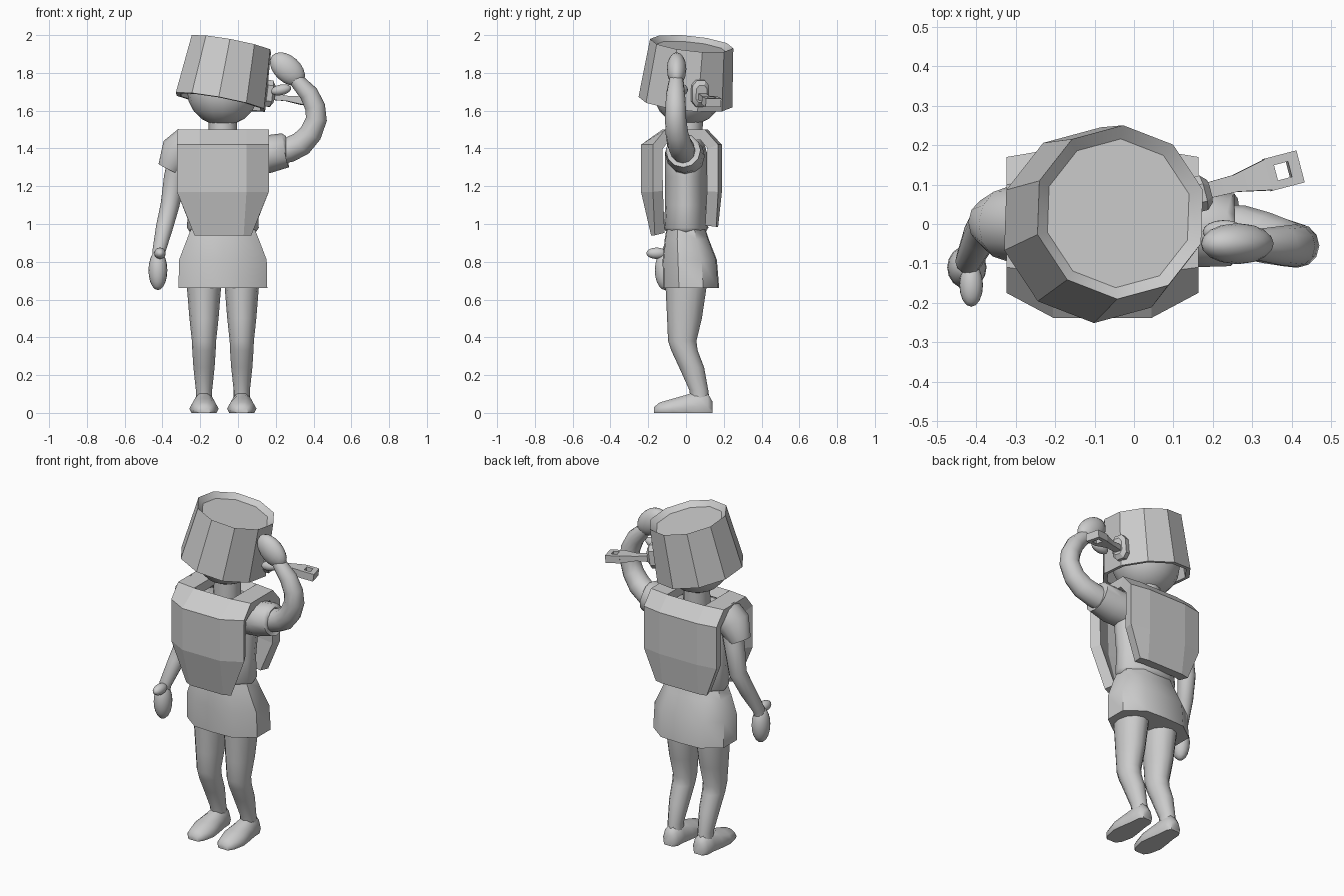
import bpy, bmesh, math
from mathutils import Vector as V, Matrix

if "Cube" in bpy.data.objects:
    bpy.data.objects.remove(bpy.data.objects["Cube"])

CX = -0.08  # the body's centre line
N = 12


def finish(name, bm, angle=40):
    bmesh.ops.recalc_face_normals(bm, faces=bm.faces)
    me = bpy.data.meshes.new(name)
    bm.to_mesh(me)
    bm.free()
    ob = bpy.data.objects.new(name, me)
    bpy.context.collection.objects.link(ob)
    bpy.ops.object.select_all(action='DESELECT')
    ob.select_set(True)
    bpy.context.view_layer.objects.active = ob
    if angle:
        bpy.ops.object.shade_smooth_by_angle(angle=math.radians(angle))
    return ob


def loft(name, rings, angle=40, loop=False):
    """Skin a list of rings; cap the ends, or join them when loop is set."""
    bm = bmesh.new()
    rows = [[bm.verts.new(p) for p in r] for r in rings]
    n = len(rows[0])
    for a, b in zip(rows, rows[1:] + ([rows[0]] if loop else [])):
        for i in range(n):
            j = (i + 1) % n
            bm.faces.new((a[i], a[j], b[j], b[i]))
    if not loop:
        bm.faces.new(rows[0])
        bm.faces.new(rows[-1])
    return finish(name, bm, angle)


def circle(c, u, v, ru, rv, n=N, phase=0.0):
    return [V(c) + u * ru * math.cos(phase + 2 * math.pi * i / n)
            + v * rv * math.sin(phase + 2 * math.pi * i / n) for i in range(n)]


def tube(name, pts, radii, ref=(0, 1, 0), angle=50, n=N):
    pts = [V(p) for p in pts]
    rings = []
    for i, p in enumerate(pts):
        t = (pts[min(i + 1, len(pts) - 1)] - pts[max(i - 1, 0)]).normalized()
        u = V(ref).cross(t).normalized()
        rings.append(circle(p, u, t.cross(u), radii[i], radii[i], n))
    return loft(name, rings, angle)


def egg(name, c, radii, tilt=0.0):
    bm = bmesh.new()
    m = Matrix.Translation(c) @ Matrix.Rotation(tilt, 4, 'Y') @ Matrix.Diagonal((*radii, 1))
    bmesh.ops.create_uvsphere(bm, u_segments=16, v_segments=10, radius=1, matrix=m)
    return finish(name, bm, 60)


X, Y, Z = V((1, 0, 0)), V((0, 1, 0)), V((0, 0, 1))

# Legs and feet
for s, side in ((-1, "right"), (1, "left")):
    x = CX + s * 0.1
    leg = [(0.72, 0, 0.093, 0.11), (0.66, 0, 0.09, 0.108), (0.5, -0.008, 0.077, 0.092),
           (0.38, -0.02, 0.064, 0.075), (0.33, -0.008, 0.062, 0.07), (0.24, 0.03, 0.056, 0.066),
           (0.12, 0.068, 0.043, 0.05), (0.06, 0.075, 0.043, 0.05)]
    loft(side + "_leg", [circle((x, y, z), X, Y, a, b) for z, y, a, b in leg], 60)
    foot = [(-0.17, 0.035, 0.03), (-0.14, 0.06, 0.055), (-0.07, 0.078, 0.075), (0, 0.068, 0.095),
            (0.06, 0.056, 0.115), (0.115, 0.052, 0.105), (0.14, 0.032, 0.06)]
    loft(side + "_shoe", [[(x + w * k, y, h * t) for k, t in
         ((-0.85, 0), (-1, 0.3), (-0.75, 0.75), (-0.3, 1), (0.3, 1), (0.75, 0.75), (1, 0.3), (0.85, 0))]
         for y, w, h in foot], 50)

# Shorts
def boxy(z, yc, a, b):
    k = ((1, 0.45), (0.55, 1), (0, 1.04), (-0.55, 1), (-1, 0.45),
         (-1, -0.45), (-0.55, -1), (0, -1.04), (0.55, -1), (1, -0.45))
    return [(CX + a * u, yc + b * v, z) for u, v in k]

loft("shorts", [boxy(0.97, 0, 0.17, 0.1), boxy(0.92, 0.004, 0.19, 0.112),
                boxy(0.81, 0.02, 0.232, 0.138), boxy(0.66, 0.027, 0.235, 0.143)], 50)

# Shirt and neck
shirt = [(0.95, 0.17, 0.1), (0.98, 0.19, 0.118), (1.1, 0.185, 0.11), (1.25, 0.2, 0.11),
         (1.38, 0.2, 0.11), (1.45, 0.14, 0.09)]
loft("shirt", [circle((CX, 0, z), X, Y, a, b, 16) for z, a, b in shirt], 60)
tube("neck", [(CX, 0.01, 1.4), (CX, 0.015, 1.56)], [0.075, 0.075])

# Padded vest: front plate, shoulders with neck hole, back plate
path = [(0.94, -0.185, -0.165, 0.15, 0.11), (1.17, -0.238, -0.175, 0.243, 0.125),
        (1.42, -0.238, -0.175, 0.243, 0.125), (1.5, -0.125, -0.11, 0.243, 0.125),
        (1.5, 0.115, 0.1, 0.243, 0.125), (1.42, 0.19, 0.17, 0.243, 0.125),
        (1.17, 0.19, 0.17, 0.243, 0.125), (0.985, 0.17, 0.16, 0.17, 0.12)]
bm = bmesh.new()
rows = [[bm.verts.new((CX + sx, y, z)) for sx, y in ((-we, ye), (-wm, ym), (wm, ym), (we, ye))]
        for z, ym, ye, we, wm in path]
for r in range(7):
    for c in range(3):
        if (r, c) != (3, 1):
            bm.faces.new((rows[r][c], rows[r][c + 1], rows[r + 1][c + 1], rows[r + 1][c]))
vest = finish("vest", bm, 0)
bm = bmesh.new()
bm.from_mesh(vest.data)
bm.normal_update()
top = [f for f in bm.faces if abs(f.normal.z) > 0.9]
if top and top[0].normal.z < 0:
    bmesh.ops.reverse_faces(bm, faces=bm.faces)
bm.to_mesh(vest.data)
bm.free()
sol = vest.modifiers.new("thickness", 'SOLIDIFY')
sol.thickness, sol.offset = 0.06, -1

# Lowered arm with hand and sleeve
tube("right_sleeve", [(-0.26, 0, 1.42), (-0.32, 0, 1.38), (-0.365, 0.005, 1.29)], [0.1, 0.095, 0.062])
tube("right_arm", [(-0.3, 0, 1.38), (-0.335, 0.015, 1.25), (-0.36, 0.02, 1.1), (-0.39, -0.03, 0.98),
                   (-0.42, -0.095, 0.85), (-0.422, -0.1, 0.8)], [0.06, 0.057, 0.05, 0.045, 0.034, 0.03])
egg("right_hand", (-0.424, -0.11, 0.755), (0.05, 0.055, 0.105))
egg("right_thumb", (-0.413, -0.155, 0.845), (0.03, 0.055, 0.03))

# Raised arm with hand and sleeve
tube("left_sleeve", [(0.06, 0, 1.36), (0.16, -0.01, 1.37), (0.25, -0.015, 1.39), (0.255, -0.015, 1.39)],
     [0.1, 0.1, 0.092, 0.075])
tube("left_arm", [(0.17, -0.01, 1.37), (0.275, -0.02, 1.395), (0.335, -0.035, 1.425), (0.385, -0.048, 1.48),
                  (0.415, -0.055, 1.555), (0.408, -0.055, 1.62), (0.375, -0.055, 1.69),
                  (0.315, -0.052, 1.755), (0.28, -0.05, 1.79)],
     [0.065, 0.067, 0.065, 0.06, 0.056, 0.054, 0.05, 0.04, 0.032])
egg("left_hand", (0.262, -0.05, 1.82), (0.108, 0.052, 0.07), math.radians(42))
egg("left_thumb", (0.228, -0.02, 1.71), (0.055, 0.03, 0.028), math.radians(-12))

# Head
egg("head", (CX, 0.01, 1.705), (0.19, 0.185, 0.185))

# Upturned pot worn as a helmet
base, tip = V((-0.093, -0.003, 1.645)), V((-0.035, 0.03, 1.955))
ax = (tip - base).normalized()
u = (X - ax * X.dot(ax)).normalized()
v = ax.cross(u)
prof = [(0.205, 0.24), (0.225, 0), (0.25, 0), (0.222, 0.317), (0.19, 0.29)]
loft("pot", [circle(base + ax * h, u, v, r, r, 10, math.radians(16)) for r, h in prof], 30)

# Handle bracket on the pot
d = V((0.96, 0.25, -0.13)).normalized()
w = Z.cross(d).normalized()
up = d.cross(w)
o = V((0.172, 0.078, 1.69))
hexa = ((-0.5, -1), (0.5, -1), (1, -0.6), (1, 0.6), (0.5, 1), (-0.5, 1), (-1, 0.6), (-1, -0.6))
loft("handle_bracket", [[o + d * t + w * a * k * 0.045 + up * b * k * 0.07 for a, b in hexa]
                        for t, k in ((-0.03, 1), (0.0, 1), (0.018, 0.65))], 30)

# Pot handle with a hanging hole
h0 = V((0.18, 0.083, 1.675))

def rect(t, a, b):
    return [h0 + d * t + w * i * a + up * j * b for i, j in ((-1, -1), (1, -1), (1, 1), (-1, 1))]

loft("pot_handle", [rect(0, 0.02, 0.018), rect(0.08, 0.022, 0.014), rect(0.165, 0.04, 0.022)], 30)

def frame(t0, t1, a, z):
    return [h0 + d * t + w * i * a + up * z for t, i in ((t0, -1), (t1, -1), (t1, 1), (t0, 1))]

loft("handle_eye", [frame(0.165, 0.25, 0.042, 0.022), frame(0.165, 0.25, 0.042, -0.022),
                    frame(0.185, 0.222, 0.02, -0.022), frame(0.185, 0.222, 0.02, 0.022)], 30, True)
